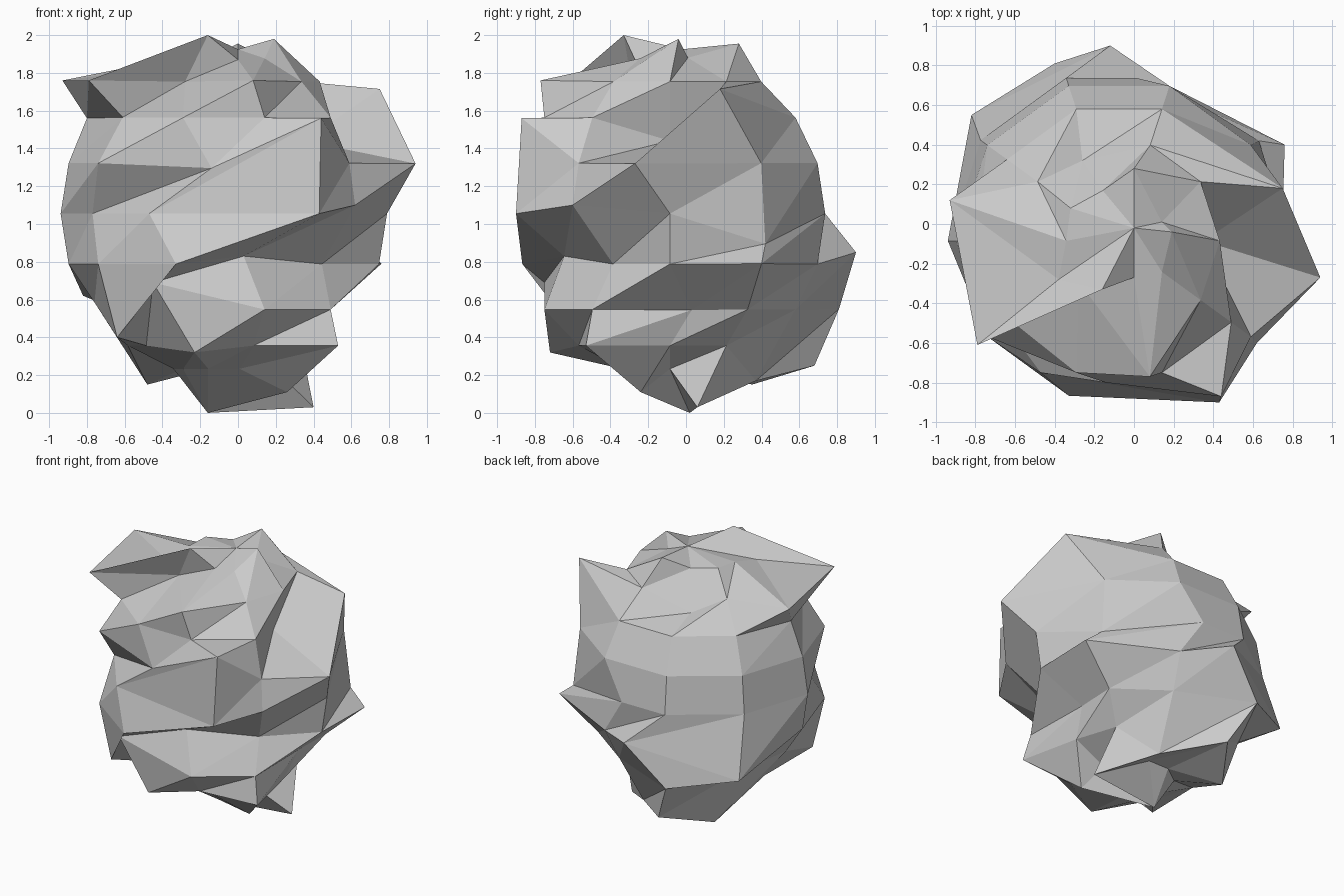
import bpy
import bmesh
from math import sin, cos, pi

SEG = 10
RINGS = 10
R = 0.864
CX, CY, CZ = -0.075, -0.085, 1.055

# knocked-out corners of the boulder: ring -> {segment: position}
upper_bumps = {
    1: {0: (.19, -.04, 1.98), 1: (.14, .01, 1.88), 2: (0, .28, 1.955),
        4: (-.32, .08, 1.887), 6: (-.38, -.28, 1.83), 7: (-.16, -.33, 2.0),
        8: (0, -.27, 1.87)},
    2: {3: (-.26, .32, 1.63), 5: (-.93, .12, 1.76), 6: (-.79, -.61, 1.76),
        7: (-.28, -.29, 1.754), 8: (.08, -.77, 1.76)},
    3: {0: (.35, -.085, 1.44), 1: (.75, .18, 1.715), 5: (-.80, -.085, 1.56),
        6: (-.61, -.496, 1.565)},
    4: {0: (.94, -.27, 1.32), 7: (-.14, -.80, 1.296), 8: (.44, -.87, 1.56)},
}
lower_bumps = {
    5: {1: (.63, .42, .895), 2: (.01, .737, 1.055), 6: (-.77, -.35, 1.055),
        7: (-.47, -.75, 1.055), 8: (.43, -.9, 1.055), 9: (.62, -.6, 1.10)},
    6: {1: (.76, .40, .79), 3: (-.12, .90, .85), 4: (-.82, .55, .62),
        8: (.03, -.645, .83), 9: (.444, -.386, .788)},
    7: {0: (.48, .03, .545), 3: (-.40, .81, .55), 5: (-.76, -.085, .585),
        6: (-.64, -.57, .40), 7: (-.45, -.75, .69)},
    8: {2: (.09, .37, .17), 3: (-.25, .68, .25), 4: (-.48, .35, .15),
        7: (-.23, -.72, .32), 9: (.53, -.53, .356)},
    9: {1: (.40, .06, .03), 9: (.26, -.24, .11)},
}
bumps = {**upper_bumps, **lower_bumps}


def corner(ring, k):
    """Point on the base ball unless that corner is pushed elsewhere."""
    if k in bumps.get(ring, {}):
        return bumps[ring][k]
    t, a = pi * ring / RINGS, 2 * pi * k / SEG
    return (CX + R * sin(t) * cos(a), CY + R * sin(t) * sin(a), CZ + R * cos(t))


bm = bmesh.new()
top = bm.verts.new((0, -.02, 1.925))
bottom = bm.verts.new((-.16, .02, 0))
rows = [[bm.verts.new(corner(i, k)) for k in range(SEG)] for i in range(1, RINGS)]

# end fans
for k in range(SEG):
    n = (k + 1) % SEG
    bm.faces.new((top, rows[0][k], rows[0][n]))
    bm.faces.new((bottom, rows[-1][n], rows[-1][k]))

# faceted bands, every face split along the same diagonal
for up, low in zip(rows, rows[1:]):
    for k in range(SEG):
        n = (k + 1) % SEG
        bm.faces.new((up[k], low[k], up[n]))
        bm.faces.new((low[k], low[n], up[n]))

mesh = bpy.data.meshes.new("boulder")
bm.to_mesh(mesh)
bm.free()
boulder = bpy.data.objects.new("boulder", mesh)
bpy.context.collection.objects.link(boulder)
